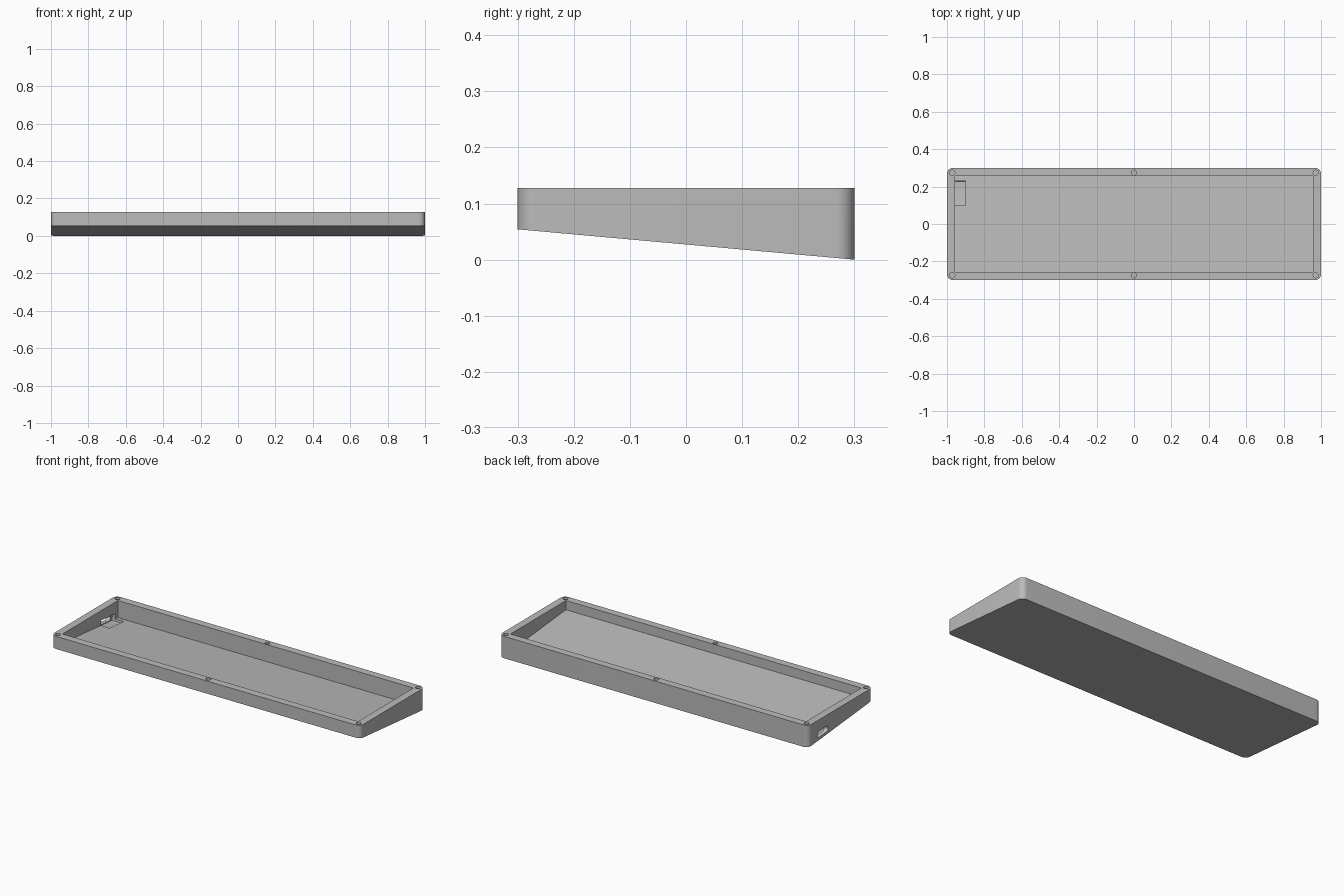
import bpy
import math
from mathutils import Matrix, Vector

if "Cube" in bpy.data.objects:
    bpy.data.objects.remove(bpy.data.objects["Cube"], do_unlink=True)

HALF_X, HALF_Y, TOP = 1.0, 0.3, 0.128
CORNER, WALL, FLOOR = 0.032, 0.044, 0.024
SLOPE = 0.054 / (2 * HALF_Y)

grey = bpy.data.materials.new("case grey")
grey.use_nodes = True
colour = (0.5, 0.5, 0.5, 1)
grey.diffuse_color = colour
grey.node_tree.nodes["Principled BSDF"].inputs["Base Color"].default_value = colour


def underside(y):
    """Height of the sloping base at depth y."""
    return (HALF_Y - y) * SLOPE


def rounded_rect(w, h, r, steps=10):
    """Counter-clockwise outline with rounded corners."""
    pts = []
    for i, (sx, sy) in enumerate([(1, 1), (-1, 1), (-1, -1), (1, -1)]):
        for k in range(steps + 1):
            a = math.pi / 2 * (i + k / steps)
            pts.append((sx * (w - r) + r * math.cos(a), sy * (h - r) + r * math.sin(a)))
    return pts


def prism(name, outline, low, high):
    """Solid between low(x, y) and high(x, y) over an outline."""
    n = len(outline)
    verts = [(x, y, low(x, y)) for x, y in outline]
    verts += [(x, y, high(x, y)) for x, y in outline]
    faces = [tuple(reversed(range(n))), tuple(range(n, 2 * n))]
    faces += [(i, (i + 1) % n, n + (i + 1) % n, n + i) for i in range(n)]
    mesh = bpy.data.meshes.new(name)
    mesh.from_pydata(verts, [], faces)
    mesh.materials.append(grey)
    obj = bpy.data.objects.new(name, mesh)
    bpy.context.collection.objects.link(obj)
    return obj


def carve(target, cutter):
    mod = target.modifiers.new("cut", "BOOLEAN")
    mod.operation, mod.solver, mod.object = "DIFFERENCE", "EXACT", cutter
    bpy.context.view_layer.objects.active = target
    bpy.ops.object.modifier_apply(modifier=mod.name)
    bpy.data.objects.remove(cutter, do_unlink=True)


# Wedge-shaped outer shell
case = prism("keyboard_case", rounded_rect(HALF_X, HALF_Y, CORNER),
             lambda x, y: underside(y), lambda x, y: TOP)

# Open tray with a floor parallel to the base
ix, iy = HALF_X - WALL, HALF_Y - WALL
tray = [(ix, iy), (-ix, iy), (-ix, -iy), (ix, -iy)]
carve(case, prism("tray_cutter", tray,
                  lambda x, y: underside(y) + FLOOR, lambda x, y: TOP + 0.1))

# Blind screw holes around the rim
for x in (-0.972, 0, 0.972):
    for y in (-0.274, 0.274):
        hole = [(x + 0.014 * math.cos(t * math.pi / 12), y + 0.014 * math.sin(t * math.pi / 12))
                for t in range(24)]
        carve(case, prism("hole_cutter", hole, lambda x, y: TOP - 0.05, lambda x, y: TOP + 0.1))

# Cable port through one end wall: rounded opening with a wider pocket inside
tilt = Matrix.Rotation(-math.atan(SLOPE), 4, "X")
stand = Matrix(((0, 0, 1, 0), (1, 0, 0, 0), (0, 1, 0, 0), (0, 0, 0, 1)))
port_y = 0.165
port_z = underside(port_y) + FLOOR + 0.008
for half_w, half_h, r, x0, x1 in [(0.05, 0.017, 0.0165, -1.1, -0.9),
                                  (0.066, 0.021, 0.002, -0.975, -0.9)]:
    cutter = prism("port_cutter", rounded_rect(half_w, half_h, r, 6),
                   lambda x, y: x0, lambda x, y: x1)
    cutter.data.transform(Matrix.Translation(Vector((0, port_y, port_z))) @ tilt @ stand)
    carve(case, cutter)

bpy.ops.object.select_all(action="DESELECT")
case.select_set(True)
bpy.context.view_layer.objects.active = case
bpy.ops.object.shade_smooth_by_angle(angle=math.radians(30))
